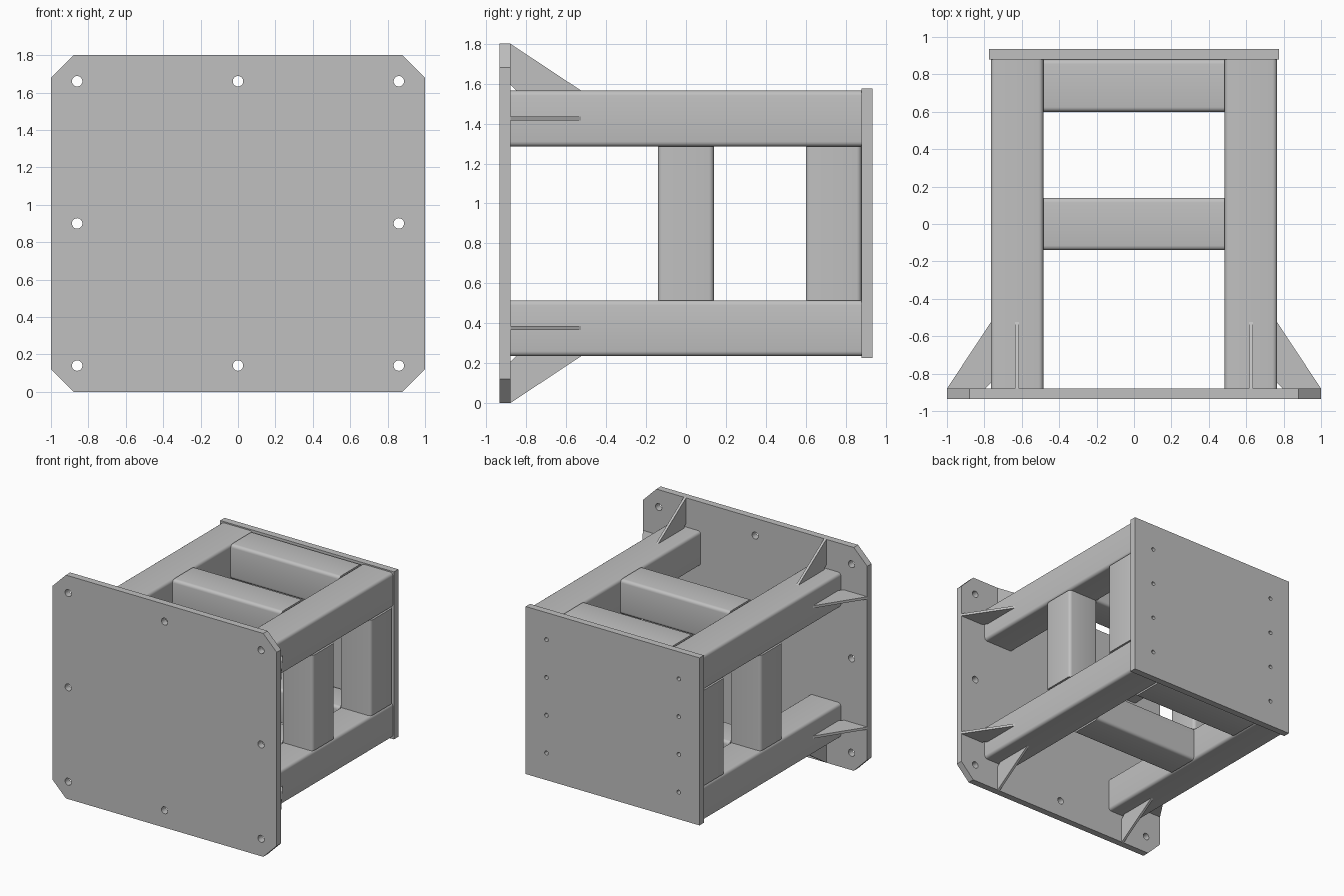
import bpy
import bmesh
from math import cos, sin, pi, radians
from mathutils import Vector

cube = bpy.data.objects.get("Cube")
if cube:
    bpy.data.objects.remove(cube, do_unlink=True)

GREY = (0.53, 0.53, 0.53, 1.0)
steel = bpy.data.materials.new("grey_steel")
steel.use_nodes = True
steel.diffuse_color = GREY
steel.node_tree.nodes["Principled BSDF"].inputs["Base Color"].default_value = GREY

MID = 0.9        # height of the frame's centre line
RAIL_X = 0.625   # rail centre, sideways
RAIL_Z = 0.525   # rail centre, above and below the centre line
TUBE = 0.28      # square tube width
FRONT, BACK = -0.88, 0.88
PLATE = 0.055


def add_object(name, mesh):
    obj = bpy.data.objects.new(name, mesh)
    bpy.context.collection.objects.link(obj)
    mesh.materials.clear()
    mesh.materials.append(steel)
    return obj


def tube(name, centre, axis, length):
    """Square tube along one axis with rounded long edges."""
    size = Vector((TUBE, TUBE, TUBE))
    size[axis] = length
    bm = bmesh.new()
    bmesh.ops.create_cube(bm, size=1)
    bmesh.ops.scale(bm, vec=size, verts=bm.verts)
    long_edges = [e for e in bm.edges
                  if abs(e.verts[0].co[axis] - e.verts[1].co[axis]) > 0.01]
    bmesh.ops.bevel(bm, geom=long_edges, offset=0.025, segments=4,
                    profile=0.5, affect='EDGES')
    mesh = bpy.data.meshes.new(name)
    bm.to_mesh(mesh)
    bm.free()
    obj = add_object(name, mesh)
    obj.location = centre
    bpy.ops.object.select_all(action='DESELECT')
    obj.select_set(True)
    bpy.context.view_layer.objects.active = obj
    bpy.ops.object.shade_smooth_by_angle(angle=radians(35))


def sheet(name, outline, thickness, location, rotation=(0, 0, 0), holes=(), radius=0):
    """Flat cut plate from an outline with round holes."""
    curve = bpy.data.curves.new(name, 'CURVE')
    curve.dimensions = '2D'
    curve.fill_mode = 'BOTH'
    curve.extrude = thickness / 2
    loops = [outline]
    for hx, hy in holes:
        loops.append([(hx + radius * cos(2 * pi * i / 24), hy + radius * sin(2 * pi * i / 24))
                      for i in range(24)])
    for loop in loops:
        spline = curve.splines.new('POLY')
        spline.points.add(len(loop) - 1)
        for point, (px, py) in zip(spline.points, loop):
            point.co = (px, py, 0, 1)
        spline.use_cyclic_u = True
        spline.use_smooth = False
    temp = bpy.data.objects.new(name + "_outline", curve)
    bpy.context.collection.objects.link(temp)
    graph = bpy.context.evaluated_depsgraph_get()
    mesh = bpy.data.meshes.new_from_object(temp.evaluated_get(graph))
    bpy.data.objects.remove(temp, do_unlink=True)
    bm = bmesh.new()
    bm.from_mesh(mesh)
    bmesh.ops.remove_doubles(bm, verts=bm.verts, dist=0.0001)
    bmesh.ops.recalc_face_normals(bm, faces=bm.faces)
    for face in bm.faces:
        face.smooth = False
    bm.to_mesh(mesh)
    bm.free()
    obj = add_object(name, mesh)
    obj.location = location
    obj.rotation_euler = rotation


def octagon(w, h, c):
    return [(w - c, -h), (w, c - h), (w, h - c), (w - c, h),
            (c - w, h), (-w, h - c), (-w, c - h), (c - w, -h)]


# Mounting plate with clipped corners and eight bolt holes
upright_turn = (radians(90), 0, 0)
bolts = [(x, z) for x in (-0.86, 0, 0.86) for z in (-0.76, 0, 0.76) if x or z]
sheet("front_plate", octagon(1.0, 0.9, 0.12), PLATE,
      (0, FRONT - PLATE / 2, MID), upright_turn, bolts, 0.028)

# Rear plate with two columns of small holes
w, h = 0.775, 0.675
small_holes = [(x, z) for x in (-0.59, 0.59) for z in (-0.457, -0.152, 0.152, 0.457)]
sheet("rear_plate", [(w, -h), (w, h), (-w, h), (-w, -h)], PLATE,
      (0, BACK + PLATE / 2, MID), upright_turn, small_holes, 0.016)

# Long rails at the four corners
half = TUBE / 2
for side, sx in (("left", 1), ("right", -1)):
    for level, sz in (("upper", 1), ("lower", -1)):
        tube(f"{level}_{side}_rail", (sx * RAIL_X, 0, MID + sz * RAIL_Z), 1, BACK - FRONT)

# Uprights and cross members at the middle and the rear
for place, y in (("middle", 0), ("rear", BACK - half)):
    for side, sx in (("left", 1), ("right", -1)):
        tube(f"{place}_{side}_upright", (sx * RAIL_X, y, MID), 2, 2 * (RAIL_Z - half))
    for level, sz in (("upper", 1), ("lower", -1)):
        tube(f"{place}_{level}_cross_member", (0, y, MID + sz * RAIL_Z), 0,
             2 * (RAIL_X - half))


# Triangular gussets with a relief notch at the weld corner
def gusset(inner, outer, sign):
    notch = 0.03
    return [(sign * u, v) for u, v in ((inner, FRONT + notch), (inner + notch, FRONT),
                                       (outer, FRONT), (inner, -0.525))]


for side, sx in (("left", 1), ("right", -1)):
    for level, sz in (("upper", 1), ("lower", -1)):
        sheet(f"{level}_{side}_side_gusset", gusset(RAIL_X + half, 1.0, sx), 0.02,
              (0, 0, MID + sz * RAIL_Z))
        sheet(f"{level}_{side}_upright_gusset", gusset(RAIL_Z + half, 0.9, sz), 0.02,
              (sx * RAIL_X, 0, MID), (0, radians(-90), 0))
